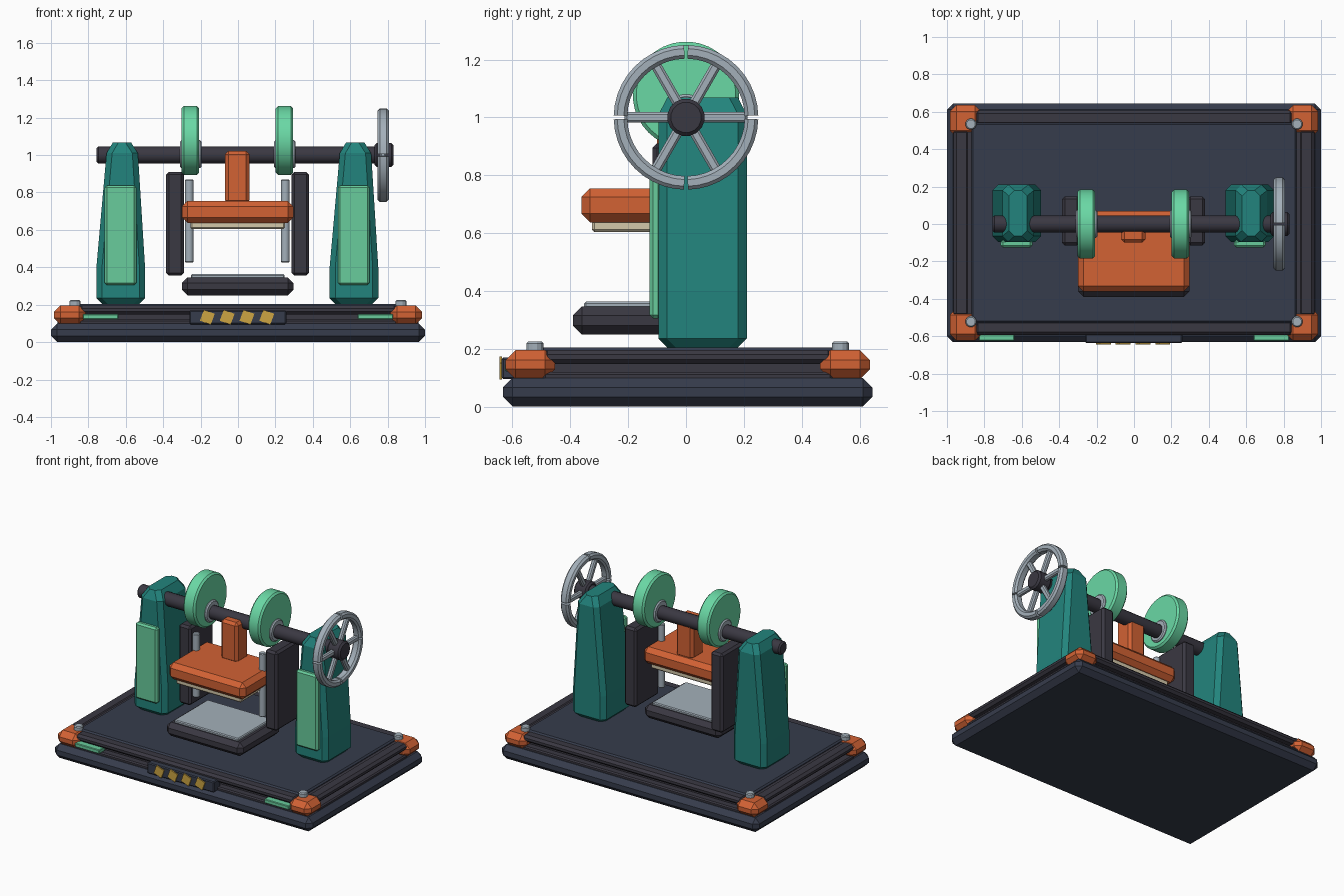
import bpy, bmesh, math
from mathutils import Matrix, Vector

if "Cube" in bpy.data.objects:
    bpy.data.objects.remove(bpy.data.objects["Cube"])


def colour(name, r, g, b):
    m = bpy.data.materials.new(name)
    lin = [(c / 255 / 12.92 if c < 10 else ((c / 255 + 0.055) / 1.055) ** 2.4) for c in (r, g, b)]
    m.diffuse_color = (*lin, 1)
    m.use_nodes = True
    m.node_tree.nodes["Principled BSDF"].inputs["Base Color"].default_value = m.diffuse_color
    return m


NAVY = colour("navy", 54, 60, 76)
CHARCOAL = colour("charcoal", 58, 56, 66)
ORANGE = colour("orange", 210, 98, 52)
TEAL = colour("teal", 34, 132, 125)
MINT = colour("mint", 106, 216, 165)
SAGE = colour("sage", 104, 204, 156)
SILVER = colour("silver", 164, 176, 186)
CREAM = colour("cream", 212, 200, 170)
GOLD = colour("gold", 205, 165, 66)


def finish(bm, name, mat, smooth=False):
    bmesh.ops.recalc_face_normals(bm, faces=bm.faces)
    me = bpy.data.meshes.new(name)
    bm.to_mesh(me)
    bm.free()
    me.materials.append(mat)
    ob = bpy.data.objects.new(name, me)
    bpy.context.collection.objects.link(ob)
    if smooth:
        bpy.ops.object.select_all(action='DESELECT')
        ob.select_set(True)
        bpy.context.view_layer.objects.active = ob
        bpy.ops.object.shade_smooth_by_angle(angle=math.radians(30))
    return ob


def box(name, x, y, z, mat, chamfer=0.0, turn=None):
    """Chamfered block from (min, max) ranges; turn is an optional matrix."""
    bm = bmesh.new()
    bmesh.ops.create_cube(bm, size=1)
    for v in bm.verts:
        v.co = Vector([r[0] + (c + 0.5) * (r[1] - r[0]) for c, r in zip(v.co, (x, y, z))])
    if chamfer:
        bmesh.ops.bevel(bm, geom=bm.edges[:], offset=chamfer, segments=1, affect='EDGES', profile=0.5)
    if turn:
        bm.transform(turn)
    return finish(bm, name, mat)


def loft(name, rings, mat, smooth=False):
    """Skin closed rings of equal length and cap both ends."""
    bm = bmesh.new()
    rows = [[bm.verts.new(p) for p in ring] for ring in rings]
    n = len(rows[0])
    for a, b in zip(rows, rows[1:]):
        for i in range(n):
            bm.faces.new((a[i], a[(i + 1) % n], b[(i + 1) % n], b[i]))
    bm.faces.new(rows[0])
    bm.faces.new(rows[-1])
    return finish(bm, name, mat, smooth)


def disc(name, axis, centre, lo, hi, r, mat, ch=0.01, sides=32):
    """Chamfered cylinder along x or z, between lo and hi on that axis."""
    rings = []
    for t, rad in ((lo, r - ch), (lo + ch, r), (hi - ch, r), (hi, r - ch)):
        ring = []
        for i in range(sides):
            a = 2 * math.pi * (i + 0.5) / sides
            u, v = centre[0] + rad * math.cos(a), centre[1] + rad * math.sin(a)
            ring.append((t, u, v) if axis == 'x' else (u, v, t))
        rings.append(ring)
    return loft(name, rings, mat, sides > 12)


def cut_rect(x0, x1, y0, y1, c):
    """Rectangle outline with its corners cut off."""
    return [(x0 + c, y0), (x1 - c, y0), (x1, y0 + c), (x1, y1 - c),
            (x1 - c, y1), (x0 + c, y1), (x0, y1 - c), (x0, y0 + c)]


YC = 0.006  # base centre in y

# Base slab and raised deck
box("base_slab", (-1, 1), (YC - 0.638, YC + 0.638), (0, 0.1), NAVY, 0.033)
box("deck_core", (-0.9, 0.9), (YC - 0.55, YC + 0.55), (0.09, 0.19), CHARCOAL)
box("deck_plate", (-0.87, 0.87), (YC - 0.535, YC + 0.535), (0.15, 0.205), NAVY, 0.01)

# Edge rails, corner guards and bolts
for s, side in ((-1, "front"), (1, "back")):
    y = sorted((YC + s * 0.52, YC + s * 0.6))
    box(side + "_upper_rail", (-0.85, 0.85), y, (0.148, 0.196), CHARCOAL, 0.016)
    box(side + "_lower_rail", (-0.85, 0.85), y, (0.09, 0.12), CHARCOAL, 0.008)
for s, side in ((-1, "left"), (1, "right")):
    x = sorted((s * 0.88, s * 0.965))
    box(side + "_upper_rail", x, (YC - 0.5, YC + 0.5), (0.148, 0.196), CHARCOAL, 0.016)
    box(side + "_lower_rail", x, (YC - 0.5, YC + 0.5), (0.09, 0.12), CHARCOAL, 0.008)
    for t, end in ((-1, "front"), (1, "back")):
        box(f"{side}_{end}_corner_guard", sorted((s * 0.815, s * 0.985)),
            sorted((YC + t * 0.458, YC + t * 0.63)), (0.095, 0.196), ORANGE, 0.035)
        disc(f"{side}_{end}_bolt", 'z', (s * 0.872, YC + t * 0.528), 0.19, 0.225, 0.03, SILVER, 0.006, 12)
    box(side + "_accent_strip", sorted((s * 0.64, s * 0.83)), (-0.625, -0.56), (0.122, 0.15), SAGE, 0.004)

# Front badge with four gold tiles
box("badge_plate", (-0.26, 0.258), (-0.637, -0.56), (0.095, 0.17), NAVY, 0.006)
for i in range(4):
    x = -0.164 + i * 0.106
    turn = Matrix.Translation((x, 0, 0.133)) @ Matrix.Rotation(math.radians(20), 4, 'Y')
    box(f"badge_tile_{i + 1}", (-0.031, 0.031), (-0.645, -0.636), (-0.031, 0.031), GOLD, 0, turn)

# Tapered pillars with front panels
for cx, side in ((-0.627, "left"), (0.62, "right")):
    levels = ((0.205, -0.1, 0.1, 0.03), (0.235, -0.13, 0.13, 0), (0.4, -0.13, 0.13, 0),
              (1.01, -0.076, 0.092, 0), (1.068, -0.042, 0.055, 0.03))
    rings = [[(x, y, z) for x, y in cut_rect(cx + a, cx + b, -0.095 + d, 0.21 - d, 0.03)]
             for z, a, b, d in levels]
    loft(side + "_pillar", rings, TEAL)
    box(side + "_pillar_panel", (cx - 0.086, cx + 0.084), (-0.126, -0.085), (0.305, 0.838), SAGE, 0.012)

# Shaft, cams and collars
disc("shaft", 'x', (0, 1.0), -0.757, 0.8, 0.046, CHARCOAL, 0.01, 16)
for cx, side in ((-0.255, "left"), (0.248, "right")):
    disc(side + "_cam", 'x', (0, 1.078), cx - 0.047, cx + 0.047, 0.184, MINT, 0.012, 36)
    disc(side + "_cam_collar", 'x', (0, 1.005), cx - 0.056, cx + 0.06, 0.075, SILVER, 0.008, 24)

# Hand wheel: four rim quarters, six spokes and a hub
for q in range(4):
    rings = []
    for k in range(11):
        a = math.radians(q * 90 + 1.5 + 87 * k / 10)
        rings.append([(x, r * math.cos(a), 1.0 + r * math.sin(a))
                      for r, x in cut_rect(0.203, 0.25, 0.746, 0.806, 0.012)])
    loft(f"wheel_rim_{q + 1}", rings, SILVER, True)
for k in range(6):
    turn = Matrix.Translation((0.776, 0, 1.0)) @ Matrix.Rotation(k * math.pi / 3, 4, 'X')
    box(f"wheel_spoke_{k + 1}", (-0.016, 0.016), (0.03, 0.212), (-0.018, 0.018), SILVER, 0.008, turn)
disc("wheel_hub", 'x', (0, 1.0), 0.73, 0.832, 0.065, CHARCOAL, 0.012, 16)

# Guide blocks and rods
for s, side in ((-1, "left"), (1, "right")):
    box(side + "_guide", sorted((s * 0.382 - 0.002, s * 0.288 - 0.002)), (-0.115, 0.148), (0.355, 0.91), CHARCOAL, 0.015)
    disc(side + "_guide_rod", 'z', (s * 0.257 - 0.004, -0.09), 0.425, 0.87, 0.023, SILVER, 0.005, 16)

# Press slide with stem and pad
box("press_slide", (-0.3, 0.296), (-0.362, 0.07), (0.637, 0.755), ORANGE, 0.03)
box("press_stem", (-0.07, 0.062), (-0.1, 0.032), (0.74, 1.022), ORANGE, 0.018)
box("press_pad", (-0.255, 0.25), (-0.325, 0.035), (0.604, 0.645), CREAM, 0.008)

# Anvil block and plate
box("anvil", (-0.3, 0.296), (-0.39, 0.06), (0.25, 0.346), CHARCOAL, 0.03)
box("anvil_plate", (-0.252, 0.248), (-0.352, 0.022), (0.34, 0.363), SILVER, 0.006)
